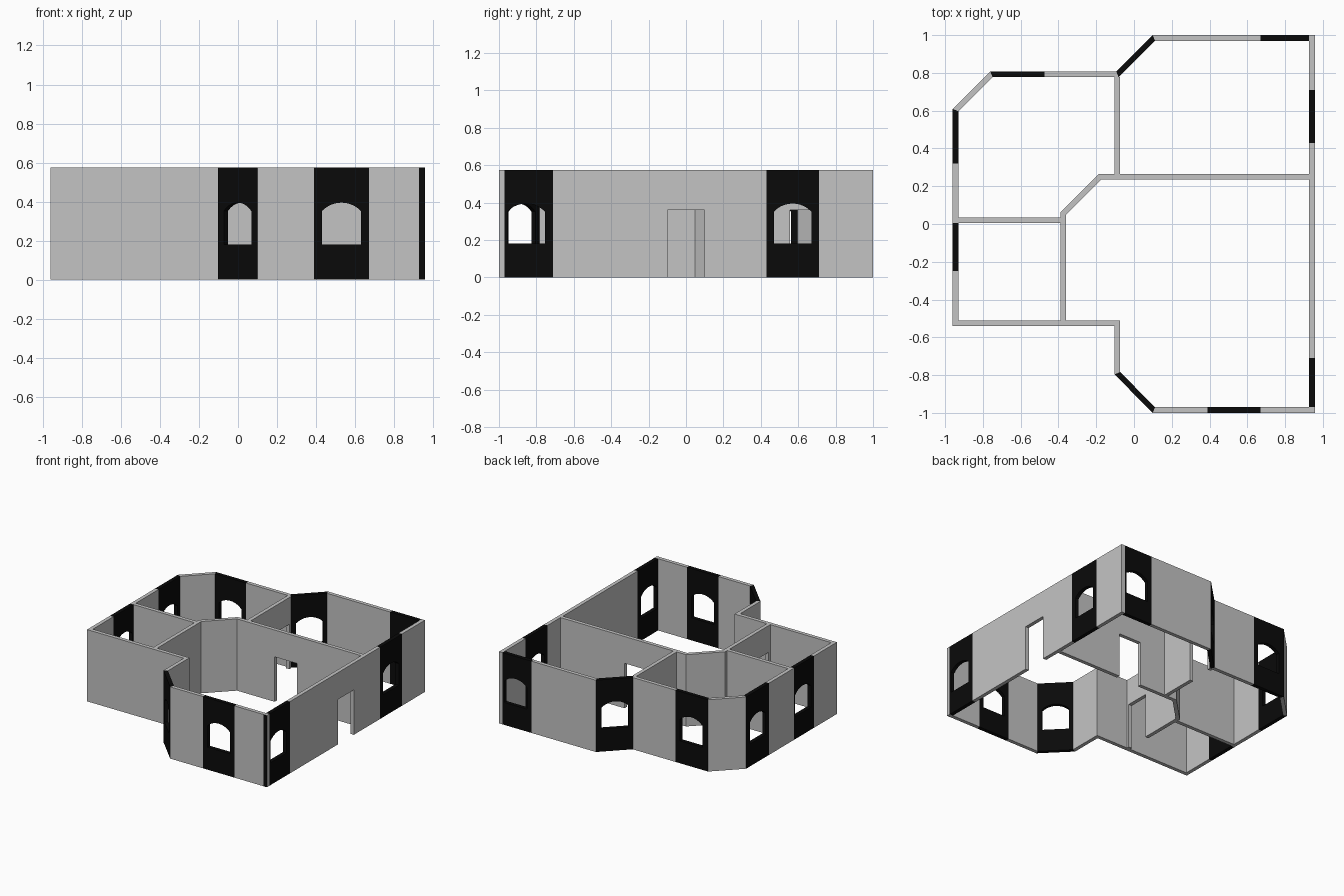
import bpy
import bmesh
import math
from mathutils import Vector

HEIGHT, THICK = 0.575, 0.03
SILL, SPRING, PEAK, HALF = 0.18, 0.352, 0.395, 0.1
DOOR = 0.36

if "Cube" in bpy.data.objects:
    bpy.data.objects.remove(bpy.data.objects["Cube"], do_unlink=True)


def material(name, value):
    mat = bpy.data.materials.new(name)
    mat.use_nodes = True
    colour = (value, value, value, 1)
    mat.diffuse_color = colour
    mat.node_tree.nodes["Principled BSDF"].inputs["Base Color"].default_value = colour
    return mat


MATERIALS = [material("wall_grey", 0.55), material("window_panel_black", 0.003)]


def rect(u0, u1, z0=0, z1=HEIGHT):
    return [(u0, z0), (u1, z0), (u1, z1), (u0, z1)]


def window_half(centre, edge, side):
    """Half of a panel with an arched opening, as an elevation outline."""
    rise = PEAK - SPRING
    radius = (HALF ** 2 + rise ** 2) / (2 * rise)
    sweep = math.asin(HALF / radius)
    arch = []
    for i in range(6):
        a = sweep * (1 - i / 5)
        arch.append((centre + side * radius * math.sin(a),
                     PEAK - radius + radius * math.cos(a)))
    arch[-1] = (centre, PEAK)
    return ([(edge, 0), (centre, 0), (centre, SILL), (centre + side * HALF, SILL)]
            + arch + [(centre, HEIGHT), (edge, HEIGHT)])


def elevation(length, features):
    """Split one wall into outlines: (points, material, open seam)."""
    pieces, u = [], 0
    for kind, u0, u1, *centre in features:
        if u0 > u:
            pieces.append((rect(u, u0), 0, None))
        if kind == "door":
            pieces.append((rect(u0, u1, DOOR), 0, None))
        else:
            c = centre[0] if centre else (u0 + u1) / 2
            pieces.append((window_half(c, u0, -1), 1, c))
            pieces.append((window_half(c, u1, 1), 1, c))
        u = u1
    if u < length:
        pieces.append((rect(u, length), 0, None))
    return pieces


def wall(name, p, q, features, mitre_start, mitre_end):
    """Upright wall from p to q, thickened both ways, with mitred ends."""
    along = (q - p).normalized()
    left = Vector((-along.y, along.x))
    length = (q - p).length
    bm = bmesh.new()
    for points, mat, seam in elevation(length, features):
        sides = []
        for v in (-THICK / 2, THICK / 2):
            ring = []
            for u, z in points:
                shift = 0
                if u == 0:
                    shift = v * mitre_start
                elif u == length:
                    shift = -v * mitre_end
                xy = p + along * (u + shift) + left * v
                ring.append(bm.verts.new((xy.x, xy.y, z)))
            sides.append(ring)
        a, b = sides
        faces = [bm.faces.new(a), bm.faces.new(b[::-1])]
        for i in range(len(a)):
            j = (i + 1) % len(a)
            if seam is not None and points[i][0] == seam == points[j][0]:
                continue
            faces.append(bm.faces.new((a[j], a[i], b[i], b[j])))
        for face in faces:
            face.material_index = mat
        if seam is not None and points[0][0] > seam:
            bmesh.ops.reverse_faces(bm, faces=faces)
    mesh = bpy.data.meshes.new(name)
    bm.to_mesh(mesh)
    bm.free()
    for mat in MATERIALS:
        mesh.materials.append(mat)
    bpy.context.collection.objects.link(bpy.data.objects.new(name, mesh))


def run(start, *segments):
    """Chain of walls; each segment is (name, end point, features)."""
    points = [Vector(start)] + [Vector(s[1]) for s in segments]
    mitres = [0]
    for a, b, c in zip(points, points[1:], points[2:]):
        turn = (b - a).angle_signed(c - b)   # clockwise positive
        mitres.append(math.tan(-turn / 2))
    mitres.append(0)
    for i, (name, _, features) in enumerate(segments):
        feats = [tuple((points[i + 1] - points[i]).length if f == "end" else f for f in feat)
                 for feat in features]
        wall(name, points[i], points[i + 1], feats, mitres[i], mitres[i + 1])


# Outer shell, counter-clockwise from the back left corner
run((0.927, 0.985),
    ("back_wall", (0.105, 0.985), [("window", 0, 0.257, 0.117)]),
    ("back_bay_window", (-0.088, 0.793), [("window", 0, "end")]),
    ("rear_room_back_wall", (-0.755, 0.793), [("window", 0.385, "end", 0.525)]),
    ("rear_room_bevel_wall", (-0.945, 0.603), []),
    ("right_side_wall", (-0.945, -0.525),
     [("window", 0, 0.283), ("window", 0.598, 0.853, 0.713)]),
    ("small_room_front_wall", (-0.088, -0.525), []),
    ("front_return_wall", (-0.088, -0.79), []),
    ("front_bay_window", (0.105, -0.985), [("window", 0, "end")]),
    ("front_wall", (0.957, -0.985), [("window", 0.285, 0.565)]))

# Long side wall with the entrance
run((0.942, -0.97),
    ("left_side_wall", (0.942, 1.0),
     [("window", 0, 0.26, 0.115), ("door", 0.87, 1.07), ("window", 1.4, 1.68)]))

# Inner partitions
run((0.927, 0.25),
    ("hall_partition", (-0.18, 0.25), [("door", 0.567, 0.767)]),
    ("hall_bevel_partition", (-0.375, 0.055), []),
    ("small_room_partition", (-0.375, -0.51), [("door", 0.355, 0.545)]))
run((-0.088, 0.265), ("rear_rooms_partition", (-0.088, 0.778), [("door", 0.29, 0.49)]))
run((-0.93, 0.02), ("side_rooms_partition", (-0.385, 0.02), []))

# Thin black strip on the front corner
bpy.ops.mesh.primitive_cube_add(size=1, location=(0.942, -1.0, HEIGHT / 2))
strip = bpy.context.object
strip.name = "front_corner_strip"
strip.scale = (THICK, 0.002, HEIGHT)
strip.data.materials.append(MATERIALS[1])
